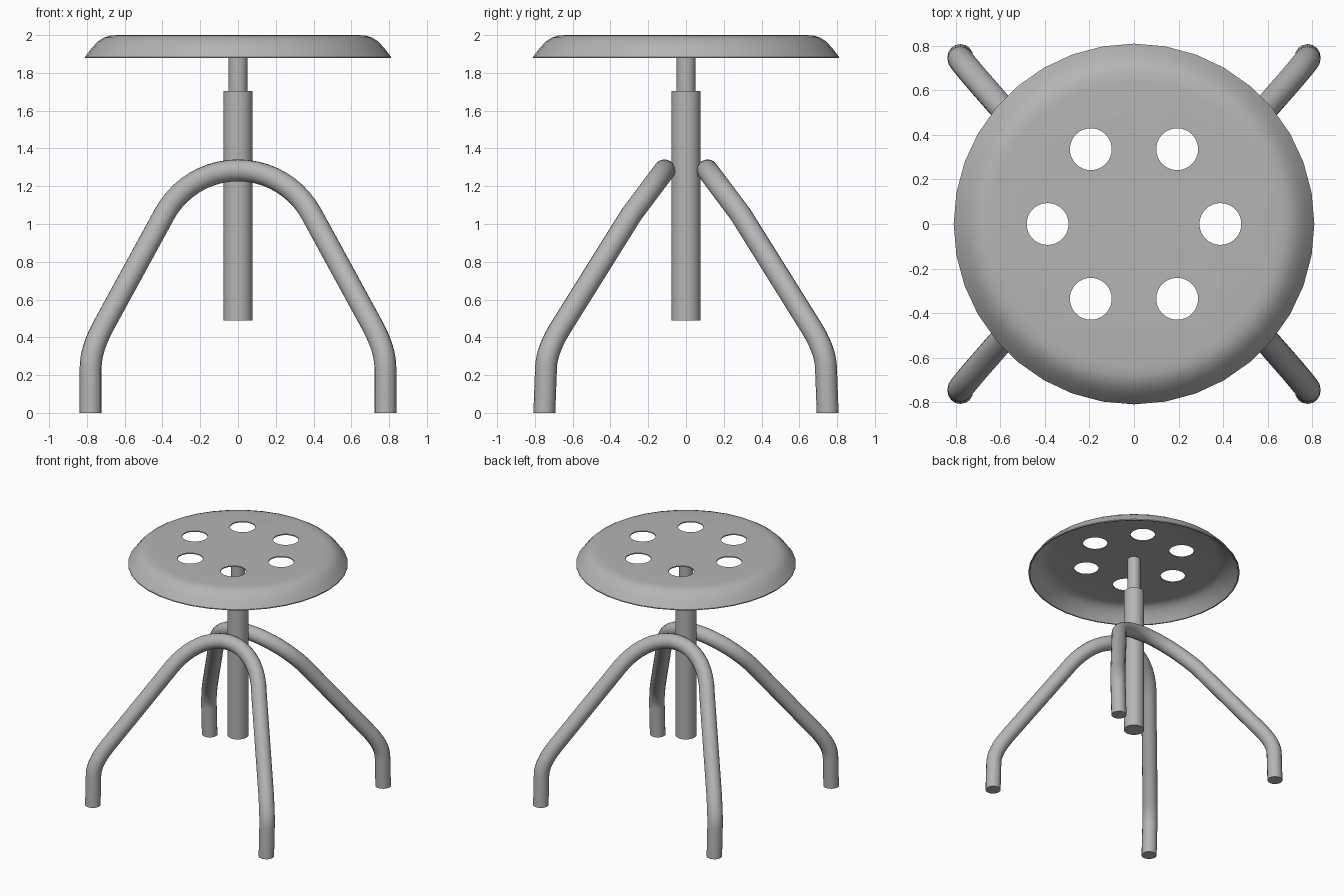
import bpy, bmesh, math
from mathutils import Vector

if "Cube" in bpy.data.objects:
    bpy.data.objects.remove(bpy.data.objects["Cube"])

# Dark grey painted metal
metal = bpy.data.materials.new("grey_metal")
metal.diffuse_color = (0.46, 0.46, 0.46, 1)
metal.use_nodes = True
metal.node_tree.nodes["Principled BSDF"].inputs["Base Color"].default_value = metal.diffuse_color


def activate(obj):
    bpy.ops.object.select_all(action='DESELECT')
    obj.select_set(True)
    bpy.context.view_layer.objects.active = obj


def lathe(name, profile, sides, centres=((0, 0),)):
    """Revolve (radius, z) points around one or more vertical axes, capping both ends."""
    bm = bmesh.new()
    for cx, cy in centres:
        rings = [[bm.verts.new((cx + r * math.cos(2 * math.pi * i / sides),
                                cy + r * math.sin(2 * math.pi * i / sides), z))
                  for i in range(sides)] for r, z in profile]
        for a, b in zip(rings, rings[1:]):
            for i in range(sides):
                j = (i + 1) % sides
                bm.faces.new((a[i], a[j], b[j], b[i]))
        bm.faces.new(rings[0])
        bm.faces.new(rings[-1])
    bmesh.ops.recalc_face_normals(bm, faces=bm.faces)
    mesh = bpy.data.meshes.new(name)
    bm.to_mesh(mesh)
    bm.free()
    mesh.materials.append(metal)
    obj = bpy.data.objects.new(name, mesh)
    bpy.context.collection.objects.link(obj)
    return obj


def smooth(obj, angle=35):
    activate(obj)
    bpy.ops.object.shade_smooth_by_angle(angle=math.radians(angle))


# Seat: thin pressed dish with a rolled-down rim
outer = [(0.64, 2.0), (0.68, 1.997), (0.71, 1.987), (0.74, 1.968),
         (0.77, 1.937), (0.795, 1.905), (0.81, 1.885), (0.81, 1.878)]
inner = [(0.80, 1.878), (0.785, 1.9), (0.76, 1.931), (0.733, 1.959),
         (0.705, 1.978), (0.678, 1.989), (0.64, 1.992)]
seat = lathe("seat", outer + inner, 36)

# Six round holes cut through the seat
spots = [(0.388 * math.cos(k * math.pi / 3), 0.388 * math.sin(k * math.pi / 3)) for k in range(6)]
cutter = lathe("hole_cutter", [(0.094, 1.9), (0.094, 2.1)], 32, spots)
cutter.hide_render = True
cut = seat.modifiers.new("holes", 'BOOLEAN')
cut.operation = 'DIFFERENCE'
cut.solver = 'EXACT'
cut.object = cutter
activate(seat)
bpy.ops.object.modifier_apply(modifier=cut.name)
bpy.data.objects.remove(cutter)
smooth(seat)

# Centre column: outer sleeve and height-adjusting stem
smooth(lathe("column_sleeve", [(0.077, 0.488), (0.077, 1.705)], 32))
smooth(lathe("seat_stem", [(0.05, 1.6), (0.05, 1.994)], 32))


def half_leg():
    """Centre line of one leg, from the foot to the top of the arch."""
    pts = [Vector((0.78, 0.75, 0))]
    # knee bend
    p0, p1, p2 = Vector((0.78, 0.741, 0.24)), Vector((0.78, 0.738, 0.336)), Vector((0.71, 0.655, 0.465))
    for i in range(9):
        t = i / 8
        pts.append(p0 * (1 - t) ** 2 + p1 * 2 * t * (1 - t) + p2 * t * t)
    # round arch crown, leaning back towards the column
    radius, sweep = 0.443, math.radians(61.6)
    for i in range(11):
        a = sweep * (1 - i / 10)
        drop = radius * (1 - math.cos(a))
        pts.append(Vector((radius * math.sin(a), 0.114 + 0.75 * drop, 1.284 - drop)))
    return pts


# Two bent-tube arches, each forming a pair of legs
half = half_leg()
path = half + [Vector((-p.x, p.y, p.z)) for p in reversed(half[:-1])]
for name, side in (("front_leg_arch", -1), ("back_leg_arch", 1)):
    curve = bpy.data.curves.new(name, 'CURVE')
    curve.dimensions = '3D'
    curve.bevel_depth = 0.058
    curve.bevel_resolution = 6
    curve.use_fill_caps = True
    curve.materials.append(metal)
    spline = curve.splines.new('POLY')
    spline.points.add(len(path) - 1)
    for point, p in zip(spline.points, path):
        point.co = (p.x, p.y * side, p.z, 1)
    legs = bpy.data.objects.new(name, curve)
    bpy.context.collection.objects.link(legs)
    activate(legs)
    bpy.ops.object.convert(target='MESH')
    # level the feet on the floor
    for v in legs.data.vertices:
        if v.co.z < 0.05:
            v.co.z = 0
    # weld the caps to the tube
    bm = bmesh.new()
    bm.from_mesh(legs.data)
    bmesh.ops.remove_doubles(bm, verts=bm.verts, dist=0.0001)
    bmesh.ops.recalc_face_normals(bm, faces=bm.faces)
    bm.to_mesh(legs.data)
    bm.free()
    smooth(legs)
